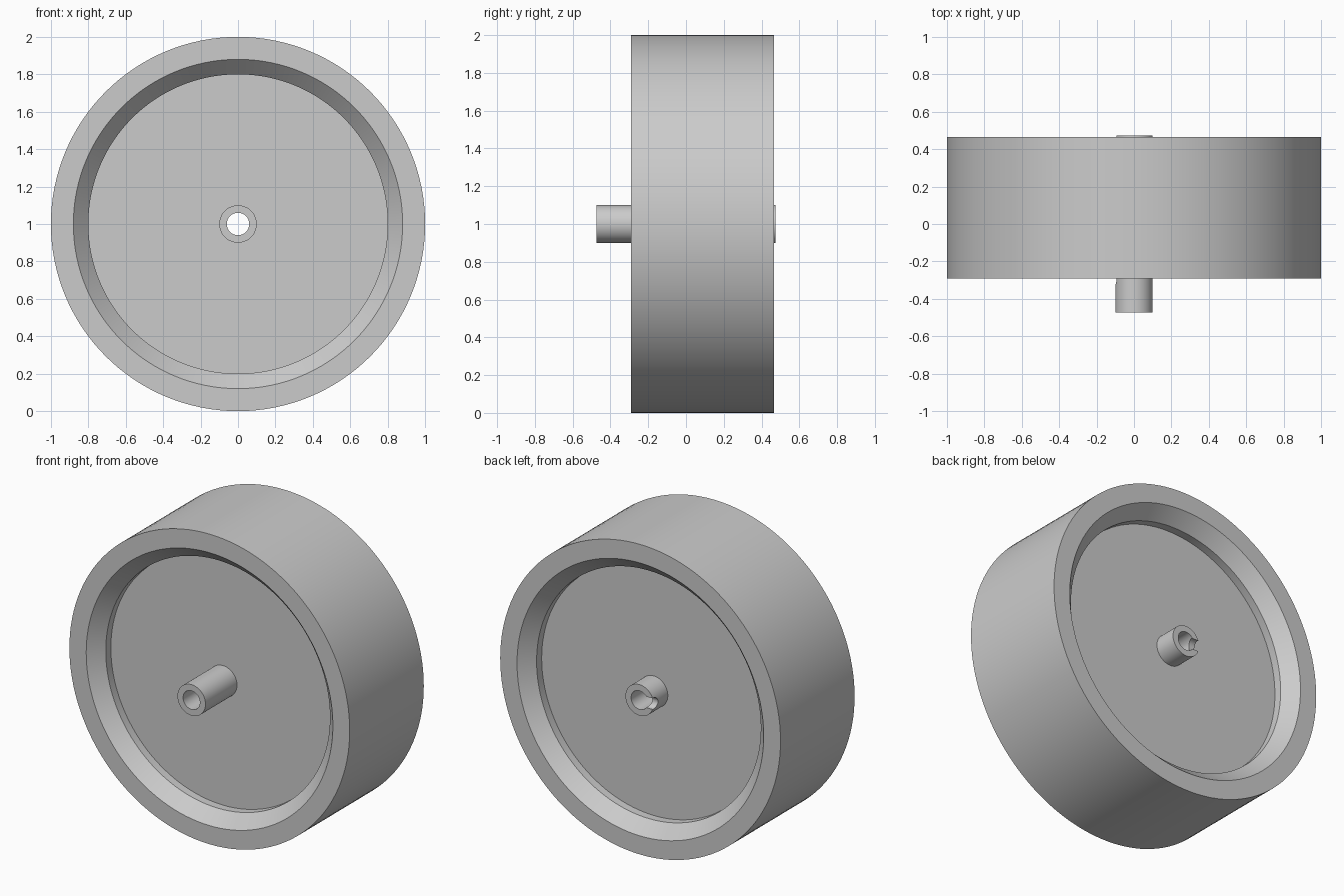
import bpy
import bmesh
import math
from mathutils import Matrix, Vector

cube = bpy.data.objects.get("Cube")
if cube:
    bpy.data.objects.remove(cube, do_unlink=True)

SEGMENTS = 128
RIM_FRONT, RIM_BACK = -0.29, 0.465
HUB_END = 0.474
RECESS, BEVEL = 0.137, 0.085
RIM_R, LIP_R, DISC_R, HUB_R, BORE_R = 1.0, 0.88, 0.8, 0.1, 0.06
AXLE = Vector((0, 0, 1))

grey = bpy.data.materials.new("plain grey")
grey.use_nodes = True
colour = (0.6, 0.6, 0.6, 1)
grey.diffuse_color = colour
grey.node_tree.nodes["Principled BSDF"].inputs["Base Color"].default_value = colour


def finish(bm, name):
    bmesh.ops.recalc_face_normals(bm, faces=bm.faces)
    mesh = bpy.data.meshes.new(name)
    bm.to_mesh(mesh)
    bm.free()
    mesh.materials.append(grey)
    obj = bpy.data.objects.new(name, mesh)
    bpy.context.collection.objects.link(obj)
    return obj


def lathe(name, profile):
    """Turn a closed (radius, y) outline around the axle."""
    bm = bmesh.new()
    verts = [bm.verts.new((r, y, AXLE.z)) for r, y in profile]
    edges = [bm.edges.new((a, b)) for a, b in zip(verts, verts[1:] + verts[:1])]
    bmesh.ops.spin(bm, geom=verts + edges, cent=AXLE, axis=(0, 1, 0),
                   angle=math.tau, steps=SEGMENTS, use_merge=True)
    bmesh.ops.remove_doubles(bm, verts=bm.verts, dist=1e-5)
    return finish(bm, name)


def side(hub_y, rim_y, inward):
    """Outline of one face, from the bore out to the tread."""
    return [(BORE_R, hub_y), (HUB_R, hub_y),
            (HUB_R, rim_y + inward * RECESS), (DISC_R, rim_y + inward * RECESS),
            (DISC_R, rim_y + inward * BEVEL), (LIP_R, rim_y), (RIM_R, rim_y)]


# Wheel with recessed disc, bevelled lips and a bored hub
front = side(-HUB_END, RIM_FRONT, 1)
back = side(HUB_END, RIM_BACK, -1)
wheel = lathe("wheel_with_hub", front + back[::-1])

# Set-screw holes through the hub wall; the back one opens at the hub end
bm = bmesh.new()
for y in (RIM_FRONT, RIM_BACK):
    place = Matrix.Translation((-0.09, y, AXLE.z)) @ Matrix.Rotation(math.pi / 2, 4, "Y")
    bmesh.ops.create_cone(bm, cap_ends=True, segments=32, radius1=0.037,
                          radius2=0.037, depth=0.14, matrix=place)
cutter = finish(bm, "screw_hole_cutter")
cutter.hide_render = True

bpy.ops.object.select_all(action="DESELECT")
wheel.select_set(True)
bpy.context.view_layer.objects.active = wheel
holes = wheel.modifiers.new("screw holes", "BOOLEAN")
holes.operation = "DIFFERENCE"
holes.solver = "EXACT"
holes.object = cutter
bpy.ops.object.modifier_apply(modifier=holes.name)
bpy.data.objects.remove(cutter, do_unlink=True)

bpy.ops.object.shade_smooth_by_angle(angle=math.radians(30))
